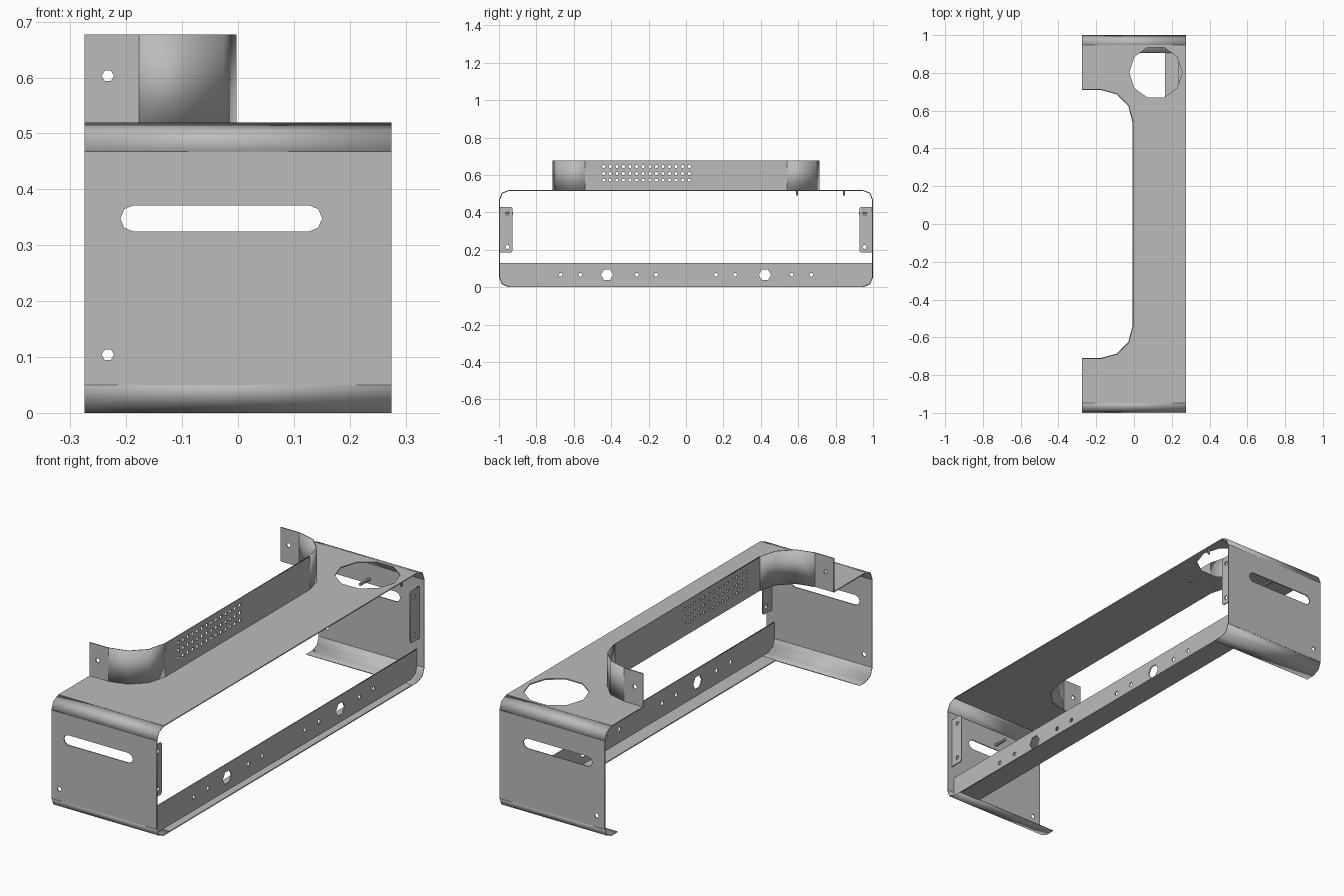
import bpy, bmesh
from math import pi, sin, cos
from mathutils import Euler, Matrix, Vector

if "Cube" in bpy.data.objects:
    bpy.data.objects.remove(bpy.data.objects["Cube"])

T = 0.005                      # sheet thickness
W = 0.275                      # half width
END, TOP = 1 - T / 2, 0.52 - T / 2
R = 0.05                       # bend radius
WALL_X, WALL_Y, WALL_TOP, WALL_R = -0.005, 0.712, 0.677, 0.172

steel = bpy.data.materials.new("grey steel")
steel.use_nodes = True
steel.diffuse_color = (0.5, 0.5, 0.5, 1)
steel.node_tree.nodes["Principled BSDF"].inputs["Base Color"].default_value = (0.5, 0.5, 0.5, 1)


def arc(cx, cy, r, a0, a1, n):
    """Points along an arc, angles in degrees."""
    angles = [(a0 + (a1 - a0) * i / n) * pi / 180 for i in range(n + 1)]
    return [(cx + r * cos(a), cy + r * sin(a)) for a in angles]


def hole(x, y, r, n=6):
    return arc(x, y, r, 0, 360, n)[:-1]


def rect(u0, v0, u1, v1):
    return [(u0, v0), (u1, v0), (u1, v1), (u0, v1)]


def finish(name, mesh):
    obj = bpy.data.objects.new(name, mesh)
    bpy.context.collection.objects.link(obj)
    mesh.materials.clear()
    mesh.materials.append(steel)
    return obj


def plate(name, axis, pos, outline, holes=()):
    """Flat sheet with cut holes, square to the given axis."""
    curve = bpy.data.curves.new(name, "CURVE")
    curve.dimensions = "2D"
    curve.fill_mode = "BOTH"
    curve.extrude = T / 2
    for loop in [outline, *holes]:
        spline = curve.splines.new("POLY")
        spline.points.add(len(loop) - 1)
        for p, (u, v) in zip(spline.points, loop):
            p.co = (u, v, 0, 1)
        spline.use_cyclic_u = True
    temp = bpy.data.objects.new(name + "_curve", curve)
    bpy.context.collection.objects.link(temp)
    graph = bpy.context.evaluated_depsgraph_get()
    mesh = bpy.data.meshes.new_from_object(temp.evaluated_get(graph))
    bpy.data.objects.remove(temp)
    turn = {"x": (pi / 2, 0, pi / 2), "y": (pi / 2, 0, 0), "z": (0, 0, 0)}[axis]
    shift = Vector([pos if a == axis else 0 for a in "xyz"])
    mesh.transform(Matrix.Translation(shift) @ Euler(turn).to_matrix().to_4x4())
    return finish(name, mesh)


def bend(name, axis, path, lo, hi):
    """Bent sheet: a path swept along x (path in y, z) or z (path in x, y)."""
    bm = bmesh.new()
    rows = []
    for u, v in path:
        ends = [(k, u, v) if axis == "x" else (u, v, k) for k in (lo, hi)]
        rows.append([bm.verts.new(e) for e in ends])
    for a, b in zip(rows, rows[1:]):
        bm.faces.new((a[0], a[1], b[1], b[0]))
    bmesh.ops.recalc_face_normals(bm, faces=bm.faces)
    mesh = bpy.data.meshes.new(name)
    bm.to_mesh(mesh)
    bm.free()
    obj = finish(name, mesh)
    mod = obj.modifiers.new("thickness", "SOLIDIFY")
    mod.thickness, mod.offset = T, 0
    bpy.ops.object.select_all(action="DESELECT")
    obj.select_set(True)
    bpy.context.view_layer.objects.active = obj
    bpy.ops.object.shade_smooth_by_angle(angle=pi / 3.5)


def pin(name, centre, radius, length, turn=(0, 0, 0)):
    bpy.ops.mesh.primitive_cylinder_add(vertices=8, radius=radius, depth=length,
                                        location=centre, rotation=turn)
    bpy.context.object.name = name
    bpy.context.object.data.materials.append(steel)


# Top plate with the deep side cutout and the round opening
flat = END - R
cut_c = -0.177, WALL_Y - WALL_R
front_cut = arc(cut_c[0], -cut_c[1], WALL_R, 0, -90, 3)
back_cut = arc(*cut_c, WALL_R, 90, 0, 3)
top_outline = ([(-W, -flat), (W, -flat), (W, flat), (-W, flat), (-W, WALL_Y)]
               + back_cut + front_cut + [(-W, -WALL_Y)])
plate("top_plate", "z", TOP, top_outline, [hole(0.115, 0.802, 0.14, 10)])

# Upright wall that follows the cutout
dots = [hole(-0.44 + 0.0352 * i, z, 0.009) for i in range(14) for z in (0.572, 0.608, 0.645)]
plate("wall_middle", "x", WALL_X, rect(-cut_c[1], TOP, cut_c[1], WALL_TOP), dots)

slot = arc(0.127, 0.348, 0.0235, -90, 90, 4) + arc(-0.187, 0.348, 0.0235, 90, 270, 4)

for s, side in ((-1, "front"), (1, "back")):
    # Wall corner and end ear
    corner = [(x, s * y) for x, y in back_cut]
    bend(side + "_wall_corner", "z", corner, TOP, WALL_TOP)
    plate(side + "_wall_ear", "y", s * WALL_Y, rect(-W, TOP, cut_c[0], WALL_TOP),
          [hole(-0.233, 0.603, 0.011)])

    # End panel with its slot, bends and bottom lip
    plate(side + "_panel", "y", s * END, rect(-W, R, W, TOP - R),
          [slot, hole(-0.233, 0.104, 0.011)])
    upper = arc(flat, TOP - R, R, 0, 90, 2)
    lower = arc(flat, T / 2 + R, R, 0, -90, 2) + [(0.905, T / 2)]
    bend(side + "_top_bend", "x", [(s * y, z) for y, z in upper], -W, W)
    bend(side + "_bottom_lip", "x", [(s * y, z) for y, z in lower], -W, W)

    # Mounting tab inside the open side
    tab = [(0.995, 0.185), (0.935, 0.185), (0.927, 0.195),
           (0.927, 0.42), (0.935, 0.43), (0.995, 0.43)]
    plate(side + "_tab", "x", 0.25, [(s * y, z) for y, z in tab],
          [hole(s * 0.955, z, 0.011) for z in (0.215, 0.395)])

    # Small stud on the inside of the panel
    pin(side + "_stud", (-0.01, s * 0.96, 0.395), 0.007, 0.07, (pi / 2, 0, 0))

# Bottom strip and the drilled rail standing on it
plate("bottom_strip", "z", T / 2, rect(0.165, -0.905, W, 0.905))
rail = [(0.995, 0.13), (0.995, 0.05), (0.98, 0.017), (0.947, T / 2)]
rail_outline = rail + [(-y, z) for y, z in reversed(rail)]
rail_holes = []
for s in (-1, 1):
    rail_holes.append(hole(s * 0.422, 0.066, 0.033))
    rail_holes += [hole(s * y, 0.066, 0.011) for y in (0.16, 0.263, 0.565, 0.67)]
plate("rail", "x", 0.237, rail_outline, rail_holes)

# Short pins under the top plate beside the opening
for x, y in ((0.16, 0.593), (0.262, 0.845)):
    pin("top_pin", (x, y, 0.504), 0.006, 0.028)
